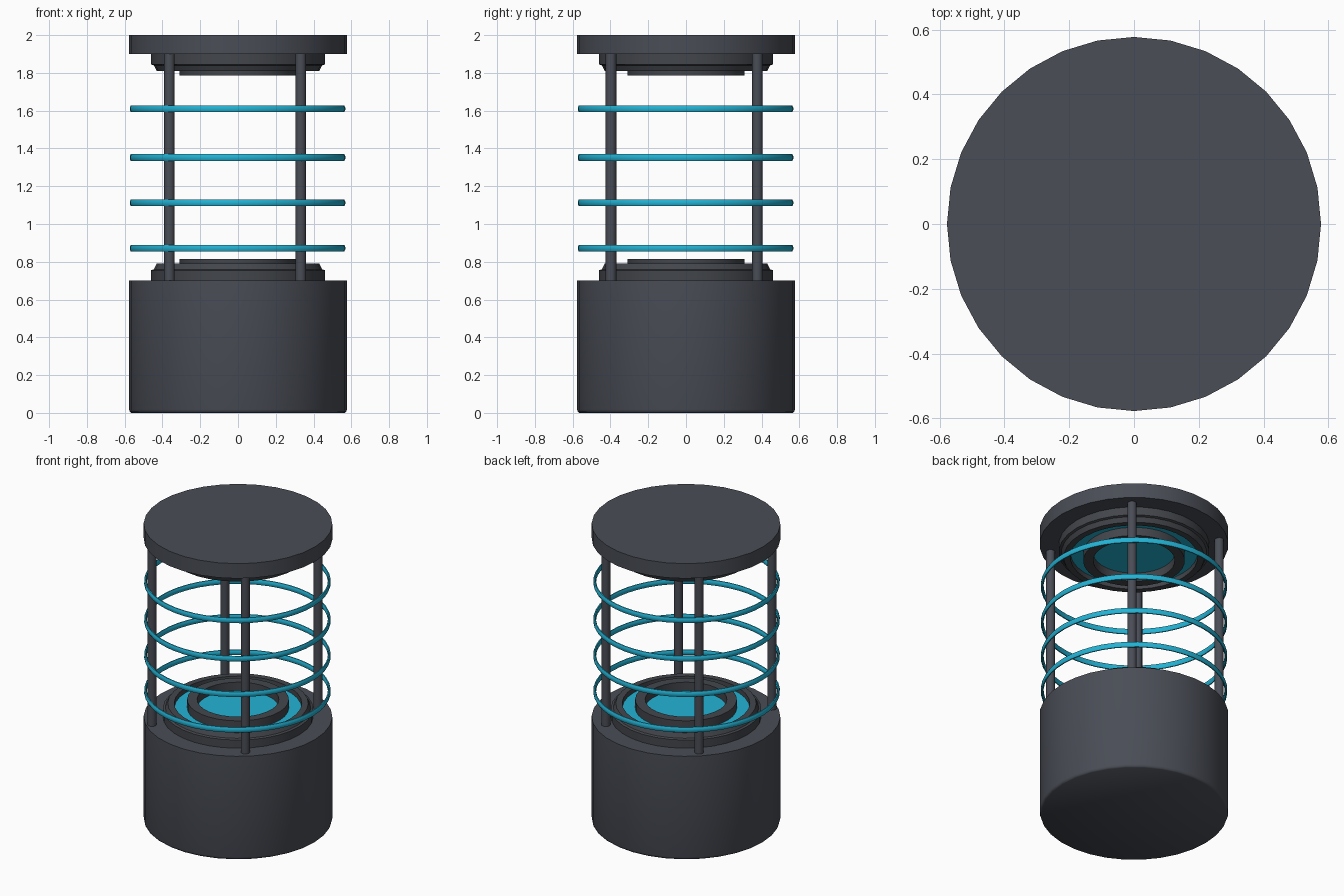
import bpy, bmesh, math

if "Cube" in bpy.data.objects:
    bpy.data.objects.remove(bpy.data.objects["Cube"])


def mat(name, rgb):
    m = bpy.data.materials.new(name)
    m.diffuse_color = (*rgb, 1)
    m.use_nodes = True
    m.node_tree.nodes["Principled BSDF"].inputs["Base Color"].default_value = m.diffuse_color
    return m


DARK = mat("dark_slate", (0.067, 0.074, 0.092))
GREY = mat("dark_grey", (0.056, 0.061, 0.071))
CYAN = mat("cyan", (0.017, 0.45, 0.66))


def lathe(name, profile, material, sides=32, closed=False, loc=(0, 0, 0), angle=35):
    """Spin an (r, z) profile around z; open profiles are capped at both ends."""
    bm = bmesh.new()
    rows = [[bm.verts.new((r * math.cos(2 * math.pi * i / sides),
                           r * math.sin(2 * math.pi * i / sides), z))
             for i in range(sides)] for r, z in profile]
    pairs = list(zip(rows, rows[1:]))
    if closed:
        pairs.append((rows[-1], rows[0]))
    else:
        bm.faces.new(rows[0])
        bm.faces.new(rows[-1])
    for a, b in pairs:
        for i in range(sides):
            j = (i + 1) % sides
            bm.faces.new((a[i], a[j], b[j], b[i]))
    bmesh.ops.recalc_face_normals(bm, faces=bm.faces)
    me = bpy.data.meshes.new(name)
    bm.to_mesh(me)
    bm.free()
    me.materials.append(material)
    ob = bpy.data.objects.new(name, me)
    ob.location = loc
    bpy.context.collection.objects.link(ob)
    bpy.context.view_layer.objects.active = ob
    ob.select_set(True)
    bpy.ops.object.shade_smooth_by_angle(angle=math.radians(angle))
    ob.select_set(False)
    return ob


# Base drum and lid
lathe("base_drum", [(0.565, 0), (0.573, 0.006), (0.577, 0.018), (0.577, 0.7)], DARK, angle=50)
lathe("lid", [(0.577, 1.9), (0.577, 2.0)], DARK)

# Emitters: stepped collar, inner ring and glowing plate, mirrored about z = 1.3
for label, flip in (("lower", False), ("upper", True)):
    def prof(points):
        return [(r, 2.6 - z if flip else z) for r, z in points]
    lathe(label + "_collar", prof([(0.46, 0.69), (0.46, 0.755), (0.445, 0.76), (0.43, 0.79),
                                   (0.39, 0.79), (0.387, 0.69)]), GREY, closed=True)
    lathe(label + "_inner_ring", prof([(0.311, 0.69), (0.311, 0.815), (0.25, 0.815),
                                       (0.25, 0.69)]), GREY, closed=True)
    lathe(label + "_glow_plate", prof([(0.39, 0.70), (0.39, 0.758)]), CYAN)

# Four support rods
for x in (-0.363, 0.333):
    for y in (-0.397, 0.378):
        lathe("support_rod", [(0.028, 0.69), (0.028, 1.91)], DARK, sides=12, loc=(x, y, 0))

# Four cyan hoops with an oval section
for z in (0.872, 1.112, 1.352, 1.61):
    section = [(0.562 + 0.009 * math.cos(a), z + 0.019 * math.sin(a))
               for a in (math.pi * (k + 0.5) / 4 for k in range(8))]
    lathe("hoop", section, CYAN, sides=48, closed=True, loc=(-0.0025, -0.0025, 0), angle=60)
